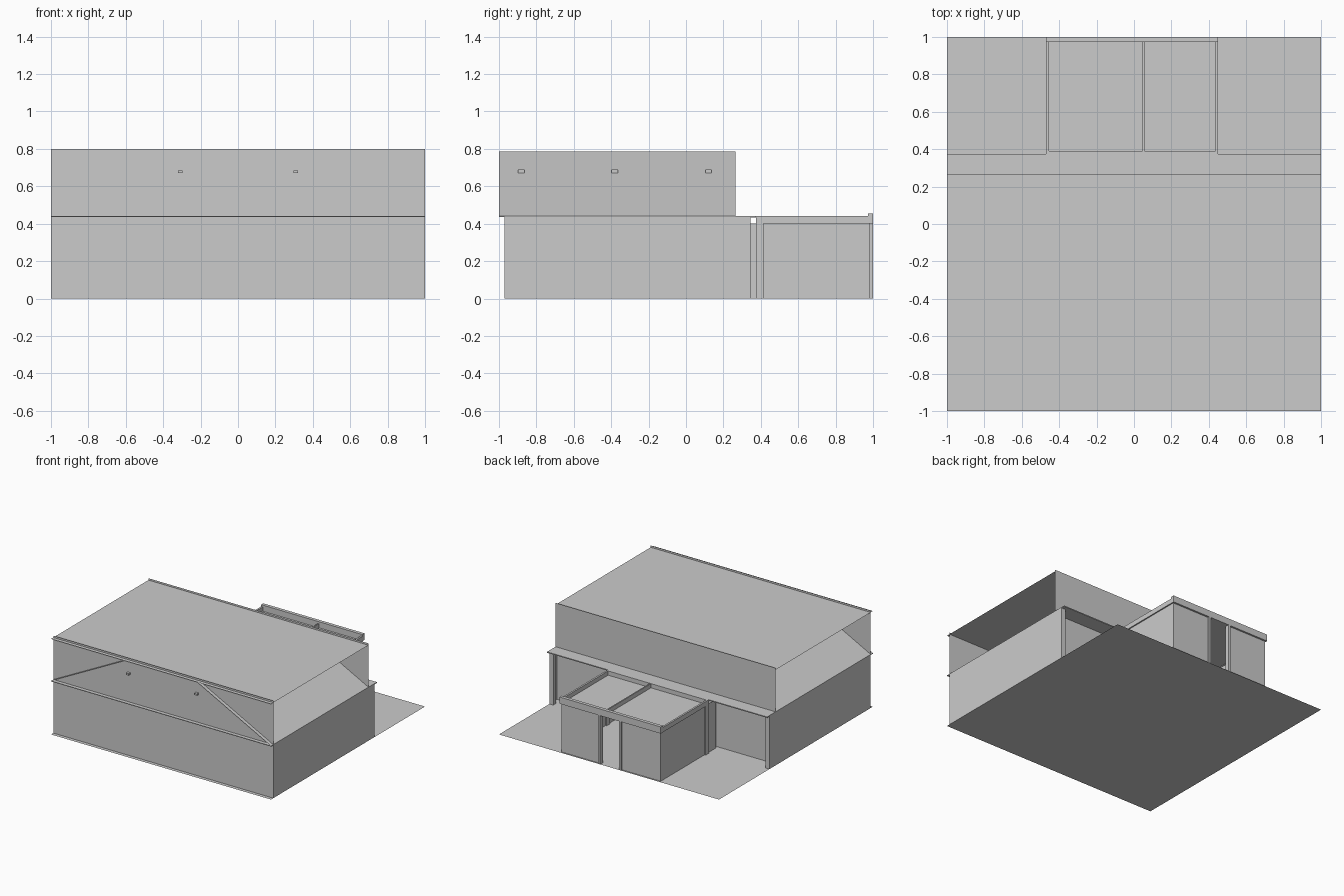
import bpy

if "Cube" in bpy.data.objects:
    bpy.data.objects.remove(bpy.data.objects["Cube"])


def mesh(name, verts, faces):
    me = bpy.data.meshes.new(name)
    me.from_pydata(verts, [], faces)
    me.update()
    ob = bpy.data.objects.new(name, me)
    bpy.context.collection.objects.link(ob)
    return ob


def quad(name, *pts):
    return mesh(name, pts, [(0, 1, 2, 3)])


def box(name, x0, x1, y0, y1, z0, z1):
    v = [(x, y, z) for x in (x0, x1) for y in (y0, y1) for z in (z0, z1)]
    f = [(0, 1, 3, 2), (4, 6, 7, 5), (0, 4, 5, 1), (2, 3, 7, 6), (0, 2, 6, 4), (1, 5, 7, 3)]
    return mesh(name, v, f)


def wall_x(name, x, y0, y1, z0, z1):
    return quad(name, (x, y0, z0), (x, y1, z0), (x, y1, z1), (x, y0, z1))


def wall_y(name, y, x0, x1, z0, z1):
    return quad(name, (x0, y, z0), (x1, y, z0), (x1, y, z1), (x0, y, z1))


def floor(name, x0, x1, y0, y1, z):
    return quad(name, (x0, y0, z), (x1, y0, z), (x1, y1, z), (x0, y1, z))


EAVE, ROOF, TOP = 0.44, 0.785, 0.80
FRONT, BACK = -0.97, 0.265

# Site slab and main hall
floor("ground_slab", -1, 1, -1, 1, 0)
wall_y("front_wall", FRONT, -1, 1, 0, TOP)
wall_y("upper_back_wall", BACK, -1, 1, EAVE, TOP)
wall_y("lower_back_wall", BACK - 0.02, -1, 1, 0, EAVE)
floor("flat_roof", -1, 1, -1, BACK, ROOF)
box("front_ledge", -1, 1, -1, FRONT, EAVE - 0.005, EAVE)
box("rear_canopy", -1, 1, BACK - 0.02, 0.375, EAVE - 0.008, EAVE)

# Mirrored side walls, sloping vault panels, posts and lamps
for s, side in ((-1, "left"), (1, "right")):
    wall_x(side + "_wall", s, FRONT, 0.345, 0, EAVE)
    quad(side + "_vault_slope", (s, -1, EAVE), (s, BACK, EAVE),
         (s * 0.33, BACK, ROOF), (s * 0.33, -1, ROOF))
    box(side + "_rear_post", *sorted((s * 0.965, s)), 0.31, 0.345, 0, EAVE - 0.008)
    box(side + "_front_lamp", s * 0.31 - 0.012, s * 0.31 + 0.012, -0.995, FRONT, 0.67, 0.684)
    for y in (-0.88, -0.38, 0.12):
        box(side + "_slope_lamp", s * 0.54 - 0.012, s * 0.54 + 0.012,
            y - 0.017, y + 0.017, 0.662, 0.69)

# Rear entrance block
X0, X1, Y0, Y1, H = -0.47, 0.45, 0.375, 1.0, 0.40
for x, side in ((X0 + 0.01, "left"), (X1 - 0.01, "right")):
    wall_x("entrance_" + side + "_wall", x, BACK, 0.985, 0, H)
    box("entrance_" + side + "_post", x - 0.01, x + 0.01, Y0, 0.415, 0, H)
wall_y("entrance_wall_a", 0.985, X0 + 0.01, -0.10, 0, H)
wall_y("entrance_wall_b", 0.985, 0.09, X1 - 0.01, 0, H)
for x in (-0.10, 0.09):
    box("door_post", x - 0.01, x + 0.01, 0.965, 1, 0, H)

# Entrance roof: recessed panel inside a raised fascia frame
floor("entrance_roof_panel", X0, X1, Y0, Y1, 0.405)
box("fascia_rear", X0, X1, 0.972, Y1, H, 0.455)
box("fascia_inner", X0, X1, Y0, Y0 + 0.015, H, EAVE)
box("fascia_left", X0, X0 + 0.015, Y0 + 0.015, 0.972, H, EAVE)
box("fascia_right", X1 - 0.015, X1, Y0 + 0.015, 0.972, H, EAVE)
box("roof_beam", 0.046, 0.056, Y0 + 0.015, 0.972, 0.405, EAVE)
